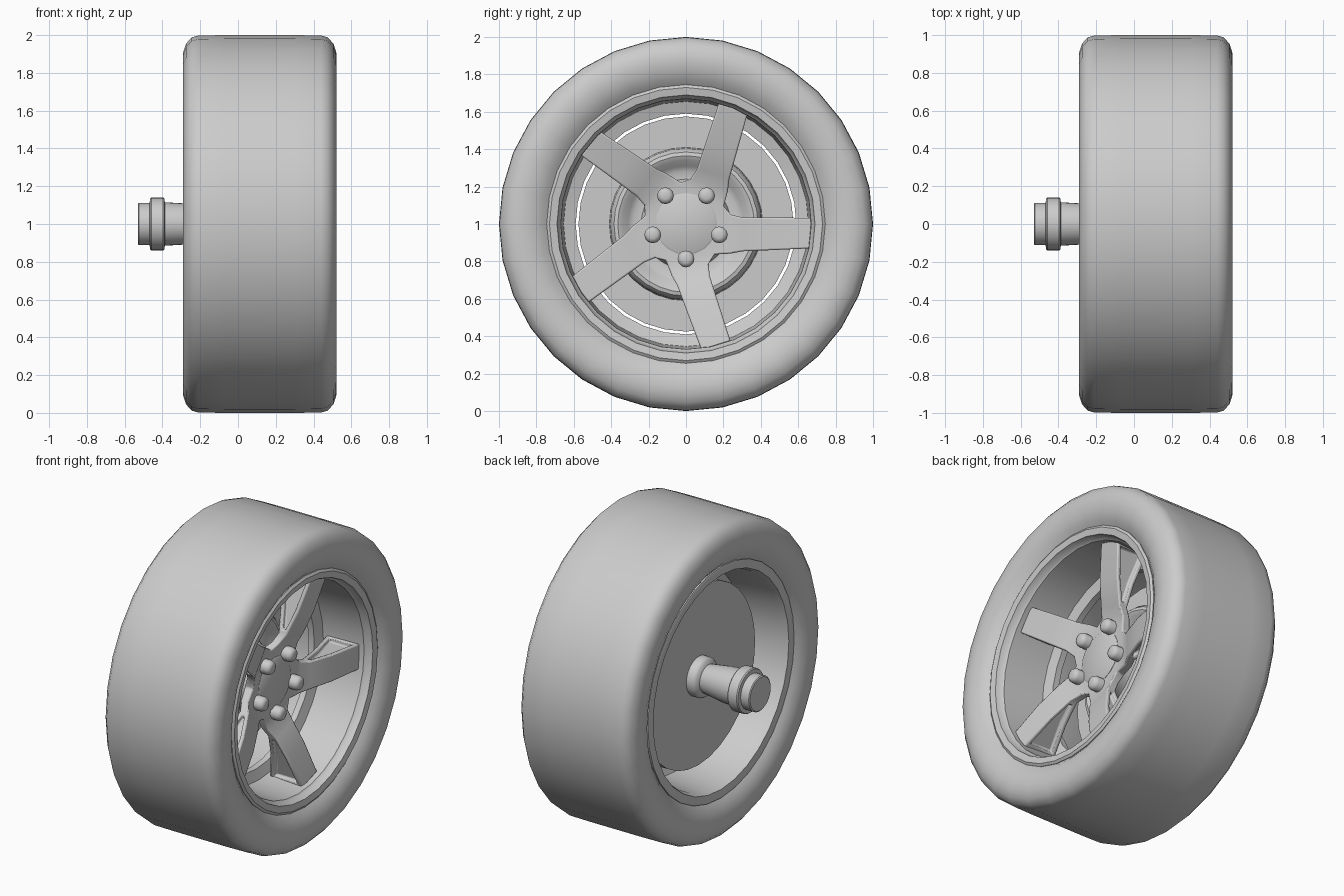
import bpy, bmesh
from math import sin, cos, pi, radians

if "Cube" in bpy.data.objects:
    bpy.data.objects.remove(bpy.data.objects["Cube"])


def finish(bm, name, angle=35):
    bmesh.ops.recalc_face_normals(bm, faces=bm.faces[:])
    me = bpy.data.meshes.new(name)
    bm.to_mesh(me)
    bm.free()
    ob = bpy.data.objects.new(name, me)
    bpy.context.collection.objects.link(ob)
    bpy.ops.object.select_all(action='DESELECT')
    ob.select_set(True)
    bpy.context.view_layer.objects.active = ob
    bpy.ops.object.shade_smooth_by_angle(angle=radians(angle))
    return ob


def lathe(name, profile, seg=32, cy=0, cz=1, closed=False, angle=35):
    """Spin (x, radius) points round an axis parallel to x."""
    bm = bmesh.new()
    rings = []
    for x, r in profile:
        rings.append([bm.verts.new((x, cy + r * sin(2 * pi * i / seg), cz + r * cos(2 * pi * i / seg)))
                      for i in range(seg)])
    pairs = list(zip(rings, rings[1:]))
    if closed:
        pairs.append((rings[-1], rings[0]))
    for a, b in pairs:
        for i in range(seg):
            j = (i + 1) % seg
            bm.faces.new((a[i], a[j], b[j], b[i]))
    if not closed:
        bm.faces.new(rings[0])
        bm.faces.new(rings[-1])
    return finish(bm, name, angle)


# Tyre: half profile mirrored about its mid plane
MID = 0.115
half = [(.462, .735), (.495, .775), (.515, .825), (.522, .87), (.52, .91),
        (.505, .955), (.475, .988), (.44, .998), (.3, 1.0)]
tyre = half + [(2 * MID - x, r) for x, r in reversed(half)]
lathe("tyre", tyre, closed=True, angle=50)

# Rim barrel with lips and an inner ledge
lathe("rim", [(-.25, .745), (-.255, .73), (-.25, .69), (-.21, .675), (.06, .65), (.09, .59),
              (.13, .59), (.15, .655), (.43, .67), (.44, .68), (.478, .69), (.485, .73),
              (.475, .745), (.3, .72), (-.08, .72)], closed=True)

# Brake disc with raised bell and hub
lathe("brake_disc", [(-.09, .575), (-.05, .575), (-.05, .41), (.03, .405), (.055, .385), (.06, .365),
                     (.05, .34), (.015, .31), (.0, .28), (.0, .24), (.08, .2), (.22, .17)])

# Axle stub with collar
lathe("axle", [(-.53, .105), (-.525, .112), (-.468, .112), (-.465, .135), (-.458, .14), (-.397, .14),
               (-.39, .135), (-.387, .115), (-.3, .11), (-.16, .09), (-.15, .115), (-.135, .125),
               (-.08, .125)])

# Five-spoke star; stations: along, upper edge, lower edge, front x, back x
STATIONS = [(.24, .05, -.158, .272, .22), (.30, .035, -.146, .305, .245),
            (.45, .034, -.140, .355, .225), (.668, .033, -.130, .40, .17)]
bm = bmesh.new()


def point(k, u, v, x):
    a = radians(72 * k)
    return bm.verts.new((x, u * cos(a) - v * sin(a), 1 + u * sin(a) + v * cos(a)))


vf = [point(k, .202, .095, .26) for k in range(5)]
vb = [point(k, .202, .095, .20) for k in range(5)]
bm.faces.new(vf)
bm.faces.new(vb)
sides = []
for k in range(5):
    ring = (vf[k], vf[k - 1], vb[k - 1], vb[k])
    for s, (u, hi, lo, xf, xb) in enumerate(STATIONS):
        new = (point(k, u, hi, xf), point(k, u, lo, xf), point(k, u, lo, xb), point(k, u, hi, xb))
        for i in range(4):
            j = (i + 1) % 4
            f = bm.faces.new((ring[i], ring[j], new[j], new[i]))
            if s >= 2 and i in (1, 3):
                sides.append(f)
        ring = new
    bm.faces.new(ring)
bmesh.ops.recalc_face_normals(bm, faces=bm.faces[:])
# pockets in the spoke flanks
bmesh.ops.inset_region(bm, faces=sides, thickness=.025, use_even_offset=True)
bmesh.ops.inset_region(bm, faces=sides, thickness=.002, depth=-.03)
spokes = finish(bm, "spokes", 40)
bev = spokes.modifiers.new("soft_edges", 'BEVEL')
bev.width = .008
bev.segments = 2
bev.limit_method = 'ANGLE'
bev.angle_limit = radians(45)

# Hub cap and wheel bolts
lathe("hub_plate", [(.2, .165), (.262, .165), (.268, .155)], 20)
for k in range(5):
    a = radians(-90 + 72 * k)
    lathe("wheel_bolt", [(.22, .045), (.305, .045), (.322, .036), (.328, .02)], 12,
          .187 * cos(a), 1 + .187 * sin(a), angle=50)
